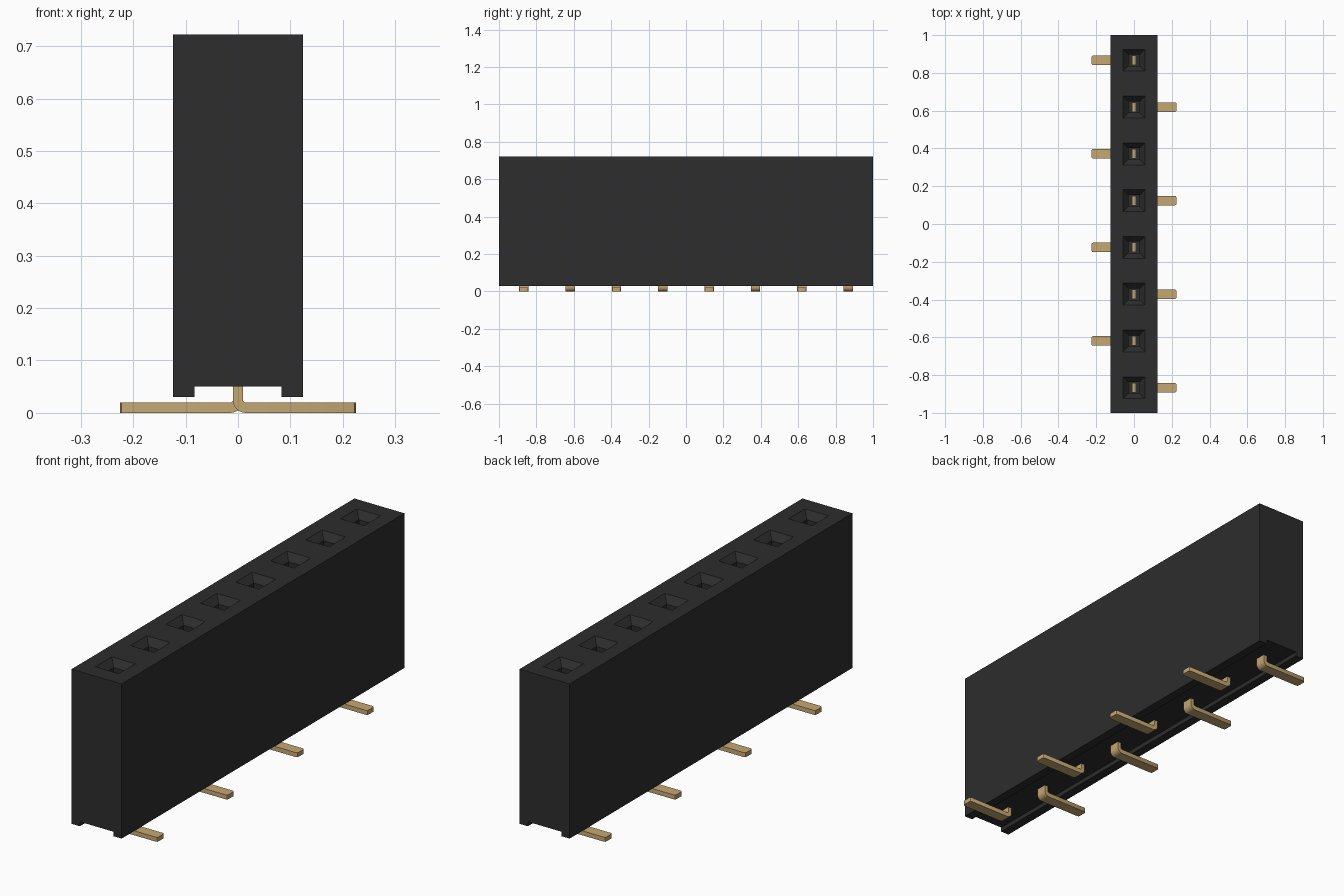
import bpy, bmesh, math
from mathutils import Vector

if "Cube" in bpy.data.objects:
    bpy.data.objects.remove(bpy.data.objects["Cube"], do_unlink=True)

COUNT, PITCH = 8, 0.2477
HALF_W, TOP, BASE = 0.124, 0.722, 0.03
CHANNEL_W, CHANNEL_Z = 0.083, 0.05


def material(name, color):
    m = bpy.data.materials.new(name)
    m.use_nodes = True
    m.diffuse_color = color
    m.node_tree.nodes["Principled BSDF"].inputs["Base Color"].default_value = color
    return m


def finish(bm, name, mat):
    bmesh.ops.recalc_face_normals(bm, faces=bm.faces)
    me = bpy.data.meshes.new(name)
    bm.to_mesh(me)
    bm.free()
    me.materials.append(mat)
    ob = bpy.data.objects.new(name, me)
    bpy.context.collection.objects.link(ob)
    return ob


black = material("black plastic", (0.026, 0.026, 0.026, 1))
gold = material("gold contact", (0.56, 0.39, 0.17, 1))
rows = [(i - (COUNT - 1) / 2) * PITCH for i in range(COUNT)]

# Housing: channelled profile swept along y, one slice per socket
half = [(HALF_W, TOP), (HALF_W, BASE), (CHANNEL_W, BASE), (CHANNEL_W, CHANNEL_Z)]
profile = half + [(-x, z) for x, z in reversed(half)]
cuts = [-1] + [y + PITCH / 2 for y in rows[:-1]] + [1]
bm = bmesh.new()
rings = [[bm.verts.new((x, y, z)) for x, z in profile] for y in cuts]
bm.faces.new(rings[0])
bm.faces.new(rings[-1])
tops = []
n = len(profile)
for a, b in zip(rings, rings[1:]):
    for i in range(n):
        j = (i + 1) % n
        f = bm.faces.new((a[i], a[j], b[j], b[i]))
        if j == 0:
            tops.append(f)
bm.normal_update()

# Sockets: square funnel mouth, then a deep square shaft
for face, y in zip(tops, rows):
    for size, z in ((0.058, TOP), (0.03, TOP - 0.03), (0.03, 0.3)):
        bmesh.ops.inset_individual(bm, faces=[face], thickness=0.005)
        mid = face.calc_center_median()
        for v in face.verts:
            v.co = Vector((math.copysign(size, v.co.x - mid.x),
                           y + math.copysign(size, v.co.y - mid.y), z))
finish(bm, "socket_housing", black)


def arc(cx, cz, r, steps=6):
    # Quarter turn from the vertical leg to the flat foot
    angles = [math.pi + math.pi / 2 * k / steps for k in range(steps + 1)]
    return [(cx + r * math.cos(t), cz + r * math.sin(t)) for t in angles]


# Pins: bent strip outline extruded in y, feet alternating sides
THICK, LEG, FOOT, WIDTH, PIN_TOP = 0.02, 0.0095, 0.225, 0.05, 0.45
for i, y in enumerate(rows):
    side = 1 if i % 2 == 0 else -1
    outline = [(-LEG, PIN_TOP)] + arc(0.0145, 0.024, 0.024)
    outline += [(FOOT, 0), (FOOT, THICK)]
    outline += list(reversed(arc(0.0145, 0.025, 0.005))) + [(LEG, PIN_TOP)]
    bm = bmesh.new()
    face = bm.faces.new([bm.verts.new((side * x, y - WIDTH / 2, z)) for x, z in outline])
    ext = bmesh.ops.extrude_face_region(bm, geom=[face])["geom"]
    moved = [g for g in ext if isinstance(g, bmesh.types.BMVert)]
    bmesh.ops.translate(bm, verts=moved, vec=(0, WIDTH, 0))
    # Rounded foot tip
    tip = [e for e in bm.edges if all(abs(v.co.x) > FOOT - 0.001 for v in e.verts)
           and abs(e.verts[0].co.z - e.verts[1].co.z) > THICK / 2]
    bmesh.ops.bevel(bm, geom=tip, offset=0.008, segments=2, profile=0.5, affect='EDGES')
    ob = finish(bm, f"contact_pin_{i + 1}", gold)
    bpy.ops.object.select_all(action='DESELECT')
    ob.select_set(True)
    bpy.context.view_layer.objects.active = ob
    bpy.ops.object.shade_smooth_by_angle(angle=math.radians(30))
